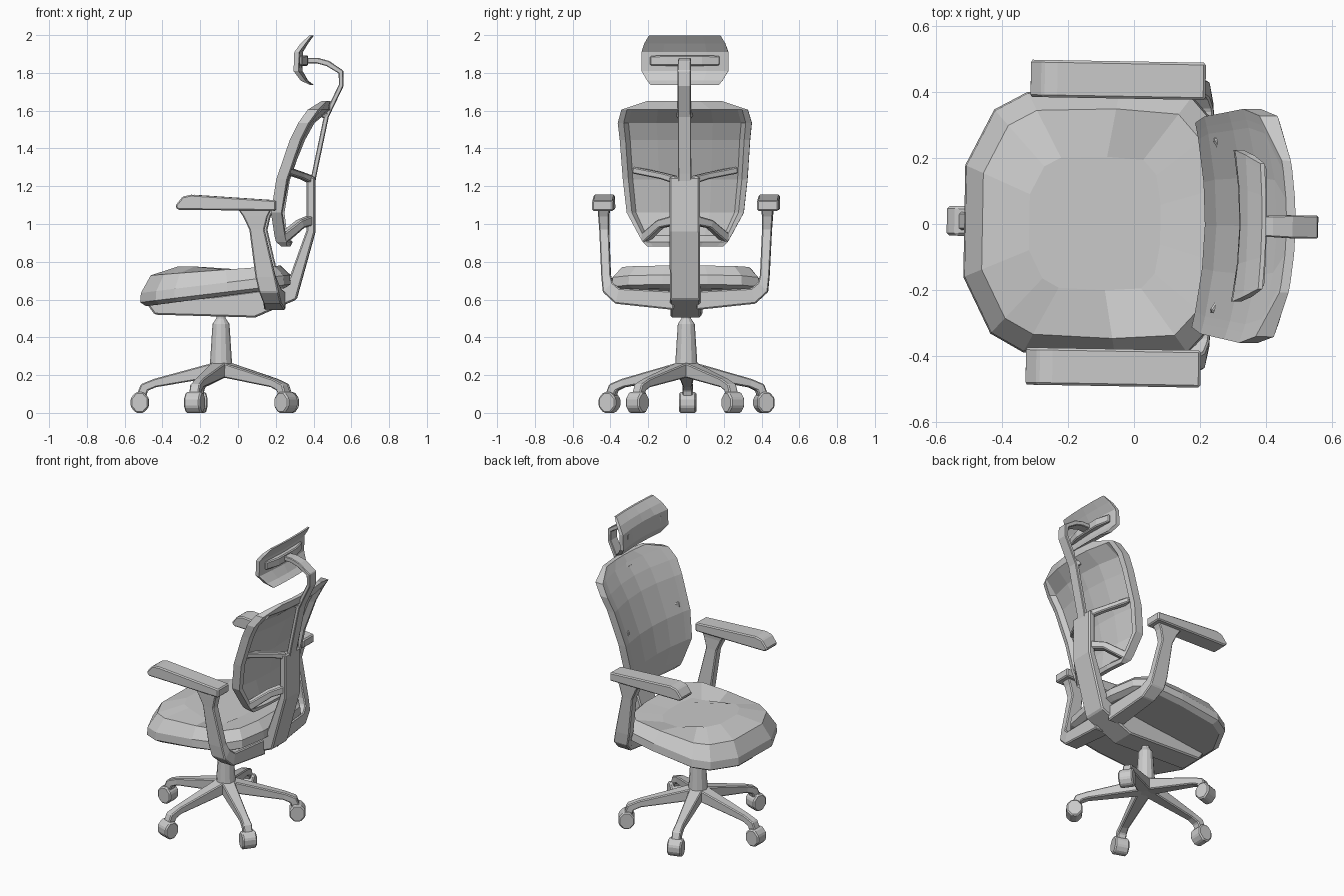
import bpy, bmesh, math
from mathutils import Vector

if "Cube" in bpy.data.objects:
    bpy.data.objects.remove(bpy.data.objects["Cube"])

YAW = math.radians(-1)   # the whole chair is turned very slightly


def finish(name, bm, bevel=0.0):
    bmesh.ops.recalc_face_normals(bm, faces=bm.faces)
    me = bpy.data.meshes.new(name)
    bm.to_mesh(me)
    bm.free()
    ob = bpy.data.objects.new(name, me)
    bpy.context.collection.objects.link(ob)
    ob.rotation_euler.z = YAW
    if bevel:
        m = ob.modifiers.new("bevel", 'BEVEL')
        m.width, m.segments, m.limit_method = bevel, 1, 'ANGLE'
    return ob


def loft(name, rings, bevel=0.0):
    """Skin closed rings of equal length and cap both ends."""
    bm = bmesh.new()
    vs = [[bm.verts.new(p) for p in r] for r in rings]
    n = len(vs[0])
    for a, b in zip(vs, vs[1:]):
        for i in range(n):
            j = (i + 1) % n
            bm.faces.new((a[i], a[j], b[j], b[i]))
    bm.faces.new(vs[0])
    bm.faces.new(vs[-1])
    return finish(name, bm, bevel)


def extrude_y(name, prof, y0, y1, bevel=0.0):
    return loft(name, [[(x, y, z) for x, z in prof] for y in (y0, y1)], bevel)


def sweep(name, pts, side, bevel=0.006):
    """Rectangular bar; pts = (position, width along side, height)."""
    side = Vector(side).normalized()
    P = [Vector(p[0]) for p in pts]
    rings = []
    for i, (_, w, h) in enumerate(pts):
        t = (P[min(i + 1, len(P) - 1)] - P[max(i - 1, 0)]).normalized()
        u = t.cross(side).normalized() * h / 2
        s = u.cross(t).normalized() * w / 2
        rings.append([P[i] + s + u, P[i] - s + u, P[i] - s - u, P[i] + s - u])
    return loft(name, rings, bevel)


def curved_pad(name, rows, cols, rim, core):
    """Dished panel; rows = (z, half width, side x, centre x). Rear has a raised rim."""
    bm = bmesh.new()
    R, C = len(rows), len(cols)
    grids = []
    for rear in (0, 1):
        g = []
        for i, (z, hw, xs, xc) in enumerate(rows):
            line = []
            for j, t in enumerate(cols):
                edge = min(i, R - 1 - i, j, C - 1 - j) < 2
                off = (rim if edge else core) * rear
                if i in (0, R - 1):
                    off *= 0.5
                line.append(bm.verts.new((xc - (xc - xs) * t * t + off, hw * t, z)))
            g.append(line)
        grids.append(g)
    for g in grids:
        for i in range(R - 1):
            for j in range(C - 1):
                bm.faces.new((g[i][j], g[i][j + 1], g[i + 1][j + 1], g[i + 1][j]))
    loop = ([(0, j) for j in range(C)] + [(i, C - 1) for i in range(1, R)]
            + [(R - 1, j) for j in range(C - 2, -1, -1)] + [(i, 0) for i in range(R - 2, 0, -1)])
    f, b = grids
    for (i, j), (k, l) in zip(loop, loop[1:] + loop[:1]):
        bm.faces.new((f[i][j], f[k][l], b[k][l], b[i][j]))
    return finish(name, bm)


# Star base: five legs with casters
CX = -0.09
for k in range(5):
    a = math.radians(180 + 72 * k)
    c, s = math.cos(a), math.sin(a)
    at = lambda r, z: (CX + r * c, r * s, z)
    sweep(f"base_leg_{k}", [(at(0.0, .235), .085, .08), (at(.35, .158), .05, .045),
                            (at(.405, .135), .055, .05), (at(.43, .07), .055, .05)], (-s, c, 0))
    rings = []
    for d in (-.045, .045):
        rings.append([(CX + (.43 + .052 * math.cos(q)) * c - d * s,
                       (.43 + .052 * math.cos(q)) * s + d * c, .055 + .0595 * math.sin(q))
                      for q in [math.pi / 8 + i * math.pi / 4 for i in range(8)]])
    loft(f"caster_{k}", rings, .008)

# Gas lift column
col = [(.065, .19), (.058, .27), (.045, .47), (.025, .50), (.025, .525), (.045, .56)]
loft("column", [[(CX + r * math.cos(i * math.pi / 6), r * math.sin(i * math.pi / 6), z)
                 for i in range(12)] for r, z in col])

# Under-seat beam rising into the back spine
extrude_y("spine", [(-.48, .575), (-.44, .52), (.09, .505), (.31, .60), (.41, .96), (.41, 1.25),
                    (.365, 1.25), (.365, .97), (.275, .72), (.2, .66), (-.1, .62), (-.4, .59)],
          -.08, .08, .008)

# Seat cushion
half = [(-.515, .17), (-.43, .34), (-.33, .395), (-.05, .405), (.17, .39), (.25, .30), (.28, .12)]
outline = half + [(x, -y) for x, y in reversed(half)]


def seat_ring(scale, z, slope):
    return [(-.12 + (x + .12) * scale, y * scale, z + slope * (x + .515)) for x, y in outline]


crown = [(x, y, .775 if x < -.2 else .755 if x > .05 else .735)
         for x, y, _ in seat_ring(.5, 0, 0)]
loft("seat", [seat_ring(.92, .565, .12), seat_ring(1, .585, .12), seat_ring(.99, .635, .12),
              seat_ring(.86, .728, .065), crown])

# Armrests: bracket from under the seat, and pad
for s, side in ((1, "left"), (-1, "right")):
    sec = [(0, .19, .465, 1.09, .40, 1.09), (.035, .165, .462, 1.04, .405, 1.04),
           (.068, .148, .457, .97, .405, .97), (.10, .205, .445, .72, .395, .73),
           (.118, .222, .437, .64, .385, .69), (.14, .235, .37, .578, .35, .66),
           (.14, .25, .06, .545, .06, .645)]
    loft(f"arm_bracket_{side}", [[(x0, s * ya, za), (x1, s * ya, za), (x1, s * yb, zb), (x0, s * yb, zb)]
                                 for x0, x1, ya, za, yb, zb in sec], .006)
    extrude_y(f"arm_pad_{side}", [(-.325, 1.095), (-.285, 1.145), (-.24, 1.155), (.21, 1.125),
                                  (.21, 1.07), (-.31, 1.075)], s * .38, s * .493, .007)
    # Struts joining spine and backrest
    sweep(f"upper_strut_{side}", [((.385, s * .05, 1.235), .04, .04), ((.34, s * .12, 1.255), .035, .035),
                                  ((.25, s * .27, 1.285), .035, .04)], (0, 0, 1))
    sweep(f"lower_strut_{side}", [((.385, s * .05, 1.02), .05, .05), ((.33, s * .13, 1.0), .045, .045),
                                  ((.235, s * .22, .92), .05, .045)], (0, 0, 1))

# Backrest
curved_pad("backrest",
           [(.88, .20, .235, .25), (.905, .225, .205, .235), (.94, .245, .197, .228), (1.06, .31, .18, .215),
            (1.235, .33, .208, .25), (1.445, .345, .28, .335), (1.535, .355, .325, .385),
            (1.605, .335, .375, .435), (1.65, .20, .445, .463)],
           [-1, -.91, -.84, -.42, 0, .42, .84, .91, 1], .055, .02)

# Neck bar and its link to the backrest top
sweep("neck_bar", [((.39, 0, 1.20), .07, .03), ((.405, 0, 1.27), .07, .025), ((.468, 0, 1.57), .07, .025),
                   ((.547, 0, 1.735), .07, .025), ((.545, 0, 1.805), .07, .028), ((.475, 0, 1.85), .07, .03),
                   ((.42, 0, 1.865), .065, .03), ((.33, 0, 1.865), .06, .03)], (0, 1, 0), .004)
sweep("neck_link", [((.475, 0, 1.565), .06, .035), ((.43, 0, 1.60), .12, .04)], (0, 1, 0))

# Headrest with its rear mounting bar
curved_pad("headrest",
           [(1.735, .18, .385, .39), (1.76, .20, .335, .345), (1.81, .23, .298, .32),
            (1.91, .23, .302, .322), (1.955, .215, .335, .345), (1.997, .19, .38, .388)],
           [-1, -.92, -.5, 0, .5, .92, 1], .026, .022)
sweep("headrest_mount", [((.325, -.18, 1.865), .05, .04), ((.35, -.09, 1.865), .055, .04),
                         ((.35, .09, 1.865), .055, .04), ((.325, .18, 1.865), .05, .04)], (0, 0, 1))
